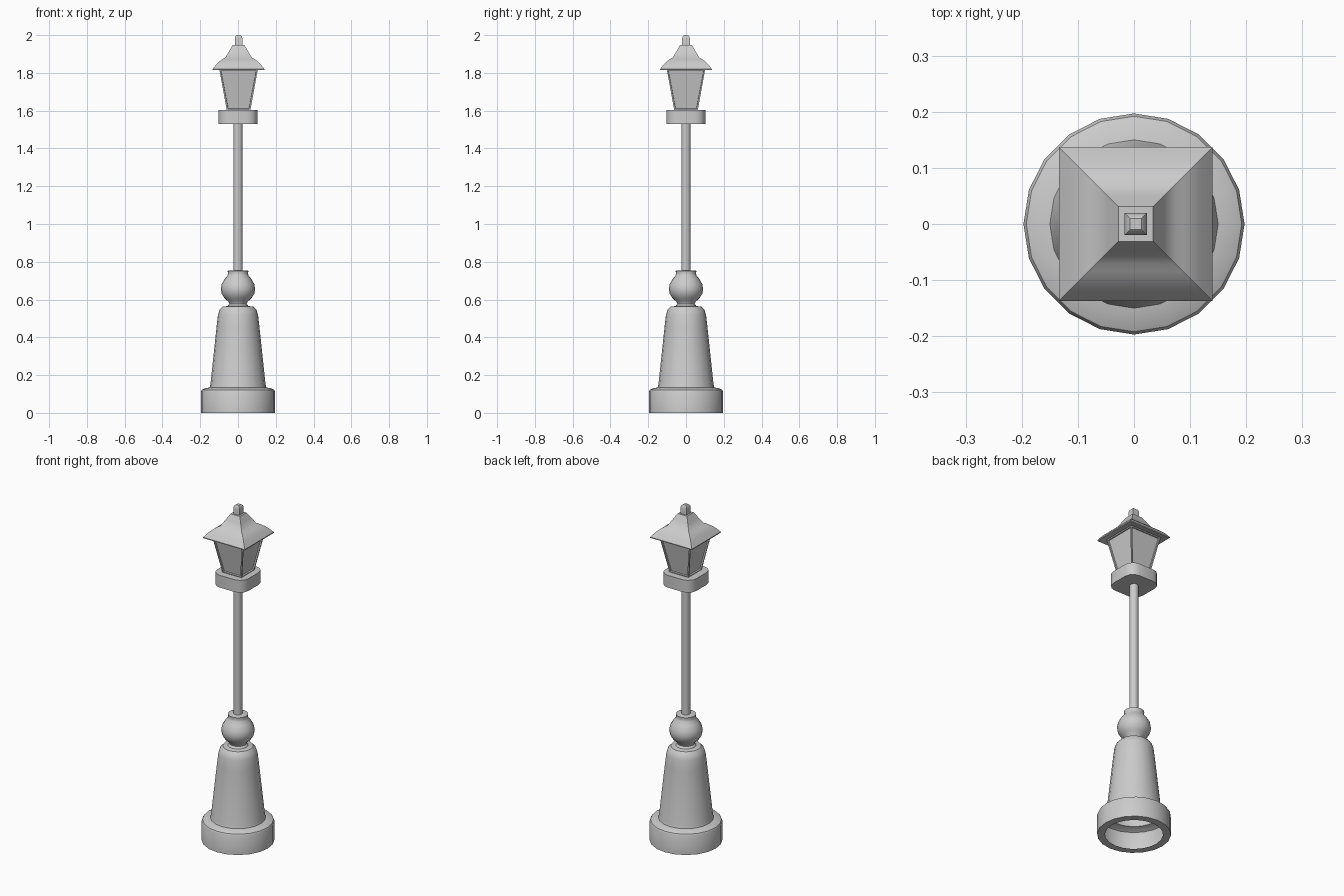
import bpy, bmesh, math

if "Cube" in bpy.data.objects:
    bpy.data.objects.remove(bpy.data.objects["Cube"])


def finish(name, bm, angle=None, x=0.0):
    bmesh.ops.recalc_face_normals(bm, faces=bm.faces)
    mesh = bpy.data.meshes.new(name)
    bm.to_mesh(mesh)
    bm.free()
    ob = bpy.data.objects.new(name, mesh)
    bpy.context.collection.objects.link(ob)
    ob.location.x = x
    if angle:
        bpy.ops.object.select_all(action='DESELECT')
        ob.select_set(True)
        bpy.context.view_layer.objects.active = ob
        bpy.ops.object.shade_smooth_by_angle(angle=math.radians(angle))
    return ob


def loft(outline, profile, cap_start=True, cap_end=True):
    """Stack scaled copies of an outline along (size, z) profile points."""
    bm = bmesh.new()
    rings = [[bm.verts.new((px * s, py * s, z)) for px, py in outline] for s, z in profile]
    n = len(outline)
    for a, b in zip(rings, rings[1:]):
        for i in range(n):
            j = (i + 1) % n
            bm.faces.new((a[i], a[j], b[j], b[i]))
    if cap_start:
        bm.faces.new(rings[0])
    if cap_end:
        bm.faces.new(rings[-1])
    return bm


def circle(n):
    return [(math.cos(2 * math.pi * i / n), math.sin(2 * math.pi * i / n)) for i in range(n)]


def rounded_square(r, seg):
    pts = []
    for q in range(4):
        cx, cy = [(1, 1), (-1, 1), (-1, -1), (1, -1)][q]
        for k in range(seg + 1):
            a = math.pi / 2 * (q + k / seg)
            pts.append((cx * (1 - r) + r * math.cos(a), cy * (1 - r) + r * math.sin(a)))
    return pts


SQUARE = [(1, 1), (-1, 1), (-1, -1), (1, -1)]
LAMP_X = 0.003

# turned pedestal, hollow underneath
pedestal = [(0.155, 0.0), (0.197, 0.0), (0.197, 0.112), (0.192, 0.122), (0.175, 0.13),
            (0.15, 0.135), (0.146, 0.15), (0.113, 0.46), (0.106, 0.52), (0.098, 0.545),
            (0.082, 0.562), (0.055, 0.566), (0.046, 0.577), (0.05, 0.588), (0.07, 0.605),
            (0.086, 0.63), (0.091, 0.655), (0.086, 0.682), (0.07, 0.71), (0.056, 0.727),
            (0.053, 0.738), (0.055, 0.752), (0.04, 0.755)]
finish("pedestal", loft(circle(20), pedestal, cap_start=False), 35)

# pole
finish("pole", loft(circle(16), [(0.024, 0.74), (0.024, 1.54)]), 35)

# rounded platform under the lantern
finish("lantern_platform", loft(rounded_square(0.53, 3), [(0.103, 1.53), (0.103, 1.603)]), 35)

# tapered lantern with recessed panes
bm = loft(SQUARE, [(0.062, 1.6), (0.102, 1.82)])
bm.normal_update()
bmesh.ops.recalc_face_normals(bm, faces=bm.faces)
sides = [f for f in bm.faces if abs(f.normal.z) < 0.7]
bmesh.ops.inset_individual(bm, faces=sides, thickness=0.011, depth=0.0)
bmesh.ops.inset_individual(bm, faces=sides, thickness=0.001, depth=-0.008)
finish("lantern_body", bm, x=LAMP_X)

# flared roof with a shallow hollow beneath
roof = [(0.1, 1.828), (0.128, 1.817), (0.137, 1.815), (0.137, 1.82), (0.117, 1.846),
        (0.1, 1.862), (0.085, 1.873), (0.07, 1.881), (0.05, 1.915), (0.031, 1.948)]
finish("roof", loft(SQUARE, roof), 35, LAMP_X)

# finial
finish("finial", loft(SQUARE, [(0.02, 1.94), (0.02, 1.983), (0.017, 1.994), (0.01, 2.0)]), 35, LAMP_X)
